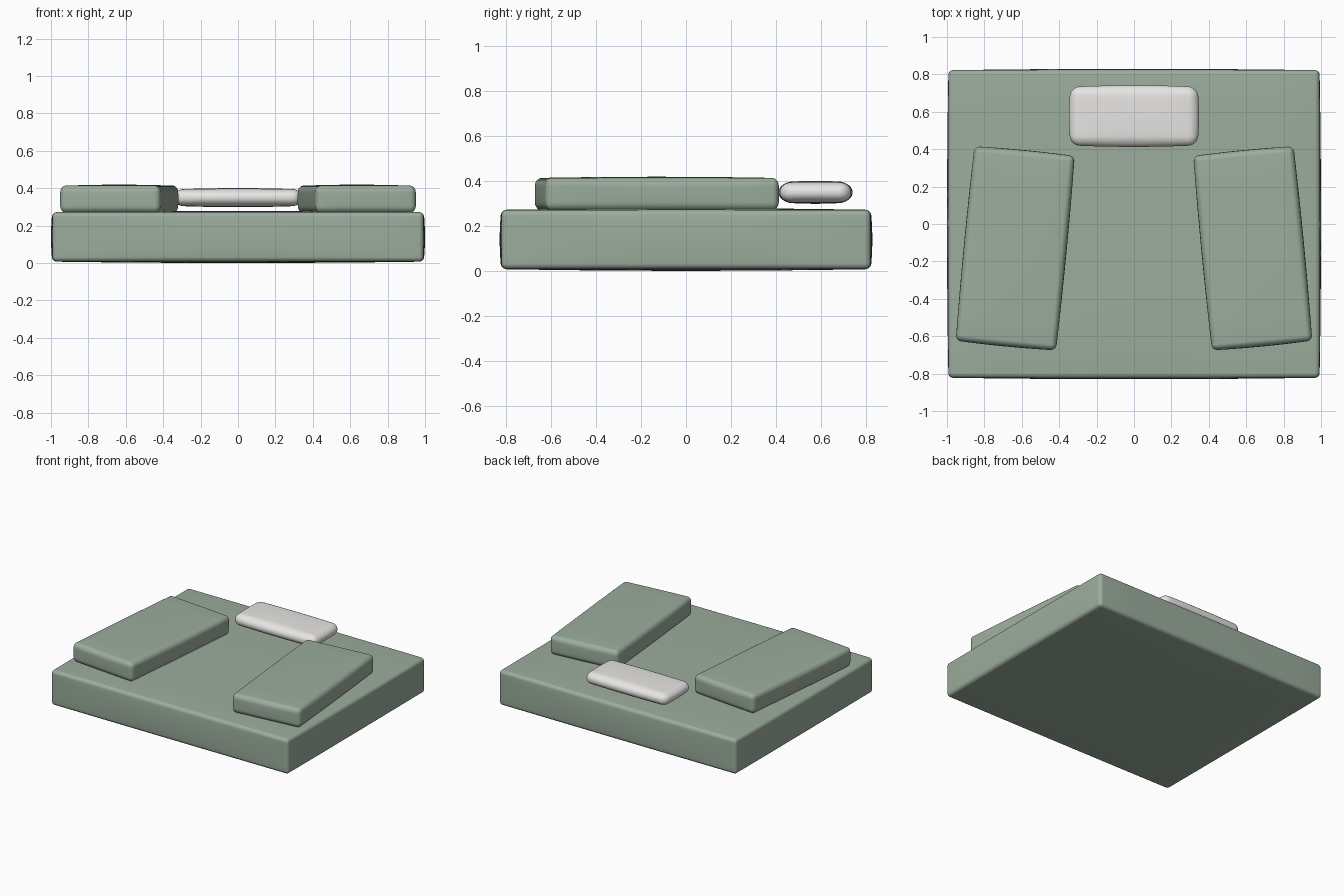
import bpy, bmesh, math
from mathutils import Vector

if "Cube" in bpy.data.objects:
    bpy.data.objects.remove(bpy.data.objects["Cube"])


def material(name, color):
    m = bpy.data.materials.new(name)
    m.diffuse_color = (*color, 1)
    m.use_nodes = True
    m.node_tree.nodes["Principled BSDF"].inputs["Base Color"].default_value = m.diffuse_color
    return m


green = material("sage_fabric", (0.33, 0.42, 0.34))
white = material("white_fabric", (0.80, 0.79, 0.77))


def cushion(name, center, size, radii, bulge, mat, angle=0):
    """Rounded box whose faces swell slightly towards their middles."""
    bm = bmesh.new()
    bmesh.ops.create_cube(bm, size=2)
    bmesh.ops.subdivide_edges(bm, edges=bm.edges[:], cuts=15, use_grid_fill=True)
    half = Vector(size) / 2
    for v in bm.verts:
        core, rim = Vector(), Vector()
        for i, u in enumerate(v.co):
            # inner half of the grid is the flat, outer half the rounded rim
            core[i] = max(-1, min(1, 2 * u)) * (half[i] - bulge - radii[i])
            t = max(0, 2 * abs(u) - 1)
            rim[i] = math.copysign(math.tan(t * math.pi / 4), u)
        rim.normalize()
        p = Vector([core[i] + radii[i] * rim[i] for i in range(3)])
        n = Vector([p[i] / half[i] for i in range(3)])
        for i in range(3):
            a, b = n[(i + 1) % 3], n[(i + 2) % 3]
            p[i] += bulge * n[i] * max(0, 1 - a * a) * max(0, 1 - b * b)
        v.co = p
    bmesh.ops.recalc_face_normals(bm, faces=bm.faces[:])
    for f in bm.faces:
        f.smooth = True
    me = bpy.data.meshes.new(name)
    bm.to_mesh(me)
    bm.free()
    me.materials.append(mat)
    ob = bpy.data.objects.new(name, me)
    ob.location = center
    ob.rotation_euler.z = angle
    bpy.context.collection.objects.link(ob)
    return ob


# Wide base cushion
cushion("base_cushion", (0, 0, 0.14), (2.0, 1.66, 0.28),
        (0.025, 0.025, 0.025), 0.008, green)

# Two side bolsters, splayed towards the front
for side, label in ((-1, "left"), (1, "right")):
    cushion(label + "_bolster", (side * 0.635, -0.13, 0.342), (0.55, 1.055, 0.156),
            (0.03, 0.03, 0.035), 0.006, green, side * math.radians(5.5))

# Small pillow at the back
cushion("pillow", (0, 0.577, 0.35), (0.695, 0.33, 0.105),
        (0.05, 0.05, 0.04), 0.009, white)
